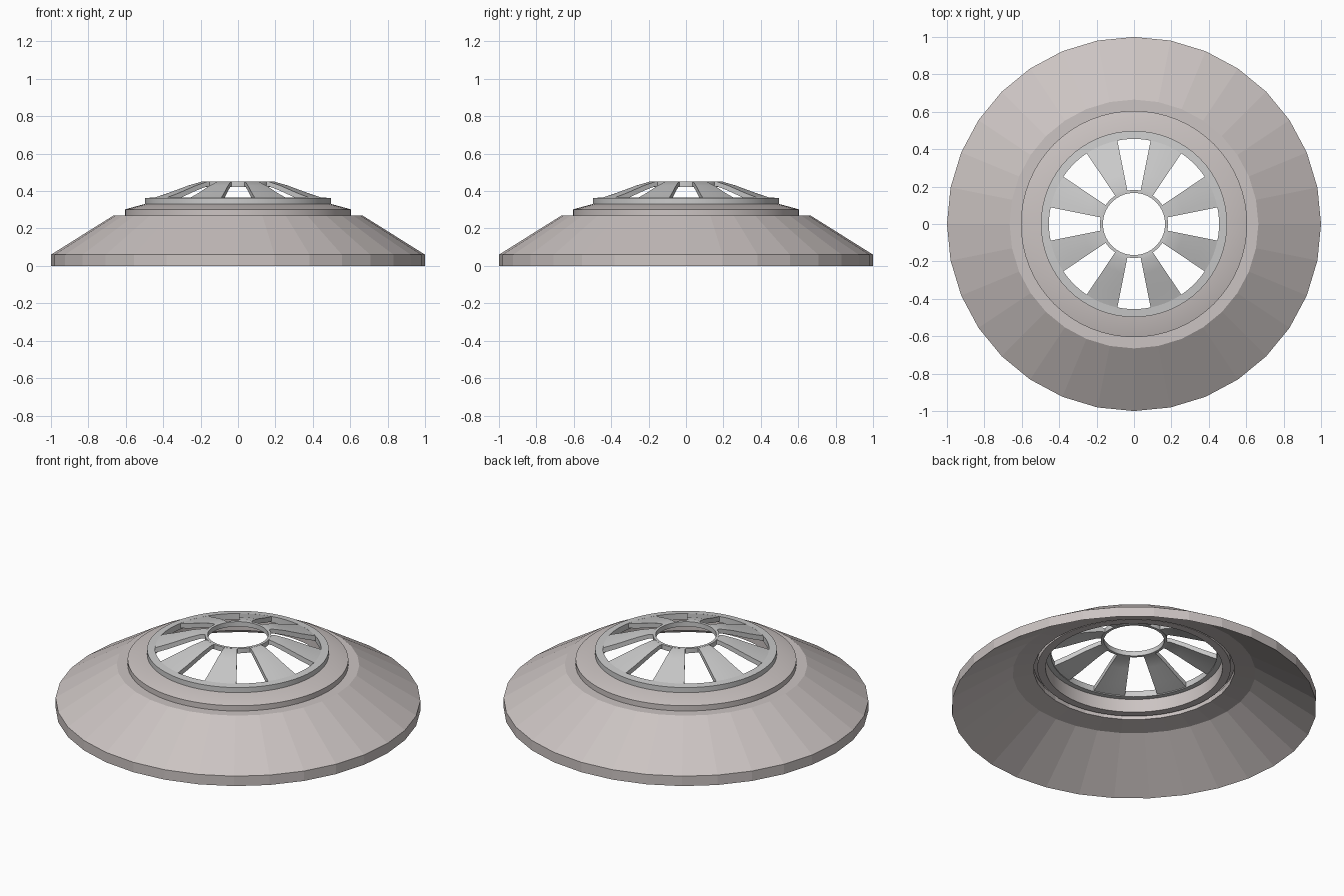
import bpy, bmesh
from math import sin, cos, pi, radians

if "Cube" in bpy.data.objects:
    bpy.data.objects.remove(bpy.data.objects["Cube"])


def make_material(name, colour):
    m = bpy.data.materials.new(name)
    m.diffuse_color = (*colour, 1)
    m.use_nodes = True
    m.node_tree.nodes["Principled BSDF"].inputs["Base Color"].default_value = m.diffuse_color
    return m


def revolve(name, profile, sides, mat, keep=None, smooth=True):
    """Spin a closed (r, z) profile around z; keep(i) limits it to some sectors, capping the ends."""
    bm = bmesh.new()
    rings = []
    for i in range(sides):
        a = 2 * pi * i / sides
        rings.append([bm.verts.new((r * cos(a), r * sin(a), z)) for r, z in profile])
    n = len(profile)
    for i in range(sides):
        if keep and not keep(i):
            continue
        a, b = rings[i], rings[(i + 1) % sides]
        for k in range(n):
            m = (k + 1) % n
            bm.faces.new((a[k], b[k], b[m], a[m]))
        if keep and not keep(i - 1):
            bm.faces.new(a)
        if keep and not keep((i + 1) % sides):
            bm.faces.new(b[::-1])
    loose = [v for v in bm.verts if not v.link_faces]
    bmesh.ops.delete(bm, geom=loose, context='VERTS')
    bmesh.ops.recalc_face_normals(bm, faces=bm.faces)
    me = bpy.data.meshes.new(name)
    bm.to_mesh(me)
    bm.free()
    ob = bpy.data.objects.new(name, me)
    bpy.context.collection.objects.link(ob)
    me.materials.append(mat)
    if smooth:
        bpy.ops.object.select_all(action='DESELECT')
        ob.select_set(True)
        bpy.context.view_layer.objects.active = ob
        bpy.ops.object.shade_smooth_by_angle(angle=radians(25))
    return ob


warm = make_material("warm_grey", (0.60, 0.55, 0.54))
cool = make_material("cool_grey", (0.56, 0.57, 0.57))

# Faceted conical skirt, hollow below with a sharp lower edge
revolve("skirt", [(1.0, 0), (1.0, 0.06), (0.665, 0.27), (0.55, 0.27),
                  (0.55, 0.24), (0.665, 0.22)], 32, warm, smooth=False)

# Raised collar with a groove on its underside
revolve("collar", [(0.605, 0.27), (0.605, 0.302), (0.495, 0.332), (0.485, 0.332),
                   (0.485, 0.25), (0.53, 0.25), (0.53, 0.285), (0.555, 0.285),
                   (0.555, 0.27)], 64, warm)

# Grille outer ring
revolve("grille_rim", [(0.498, 0.33), (0.498, 0.362), (0.455, 0.366), (0.455, 0.33)], 64, cool)

# Eight domed blades with equal gaps, gaps centred on the axes
blade = [(0.46, 0.364), (0.38, 0.39), (0.27, 0.43), (0.2, 0.45), (0.175, 0.45),
         (0.175, 0.425), (0.2, 0.425), (0.27, 0.402), (0.38, 0.36), (0.46, 0.334)]
revolve("grille_blades", blade, 64, cool, keep=lambda i: 2 <= i % 8 < 6)

# Grille hub ring
revolve("grille_hub", [(0.182, 0.422), (0.182, 0.451), (0.166, 0.451), (0.166, 0.422)], 64, cool)
